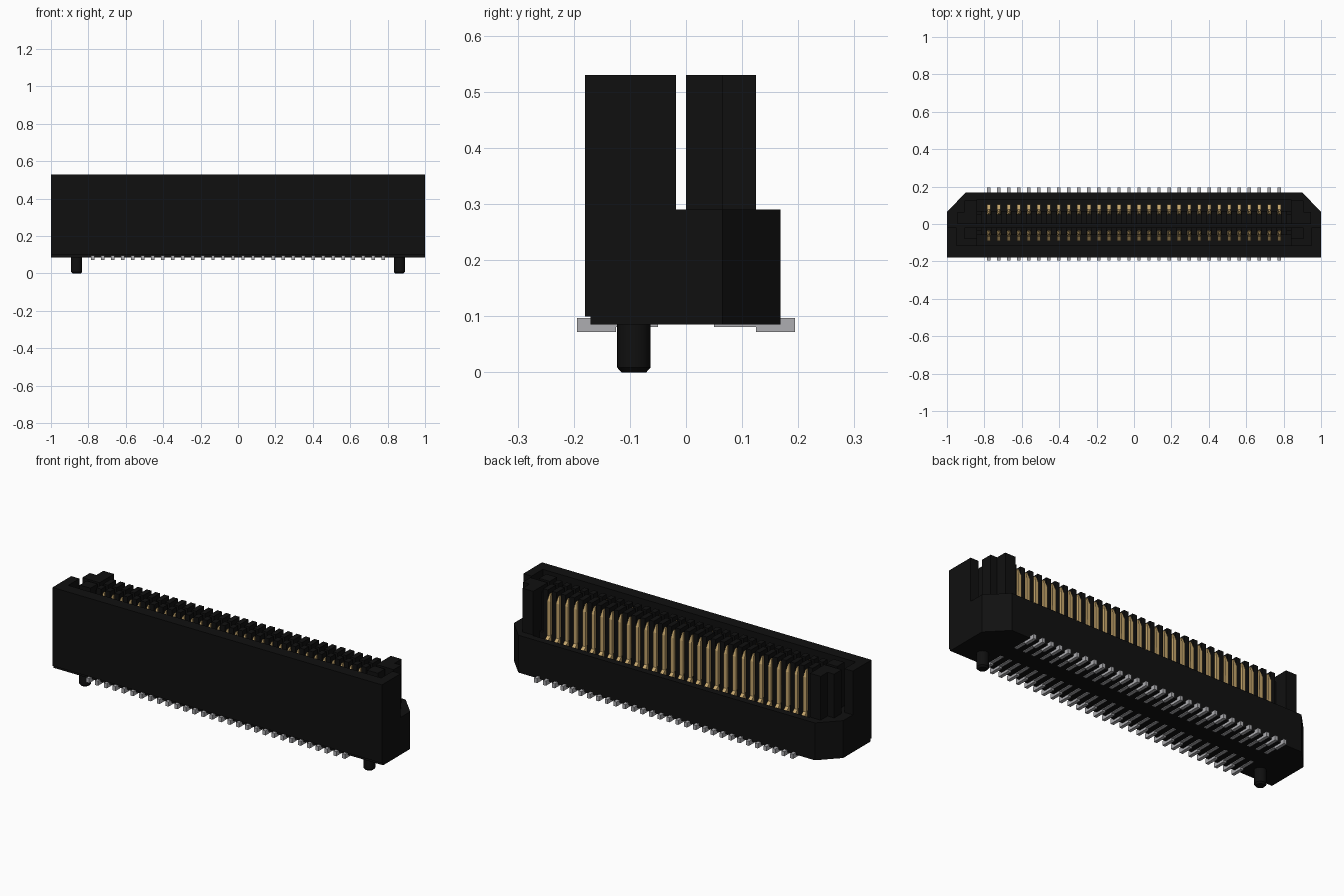
import bpy, bmesh, math

if "Cube" in bpy.data.objects:
    bpy.data.objects.remove(bpy.data.objects["Cube"])


def material(name, rgb):
    m = bpy.data.materials.new(name)
    m.diffuse_color = (*rgb, 1)
    m.use_nodes = True
    m.node_tree.nodes["Principled BSDF"].inputs["Base Color"].default_value = m.diffuse_color
    return m


BLACK = material("black plastic", (0.005, 0.005, 0.005))
GOLD = material("gold contact", (0.56, 0.38, 0.15))
GREY = material("tin grey", (0.42, 0.42, 0.44))

COUNT = 30
XS = [-0.777 + i * 1.554 / (COUNT - 1) for i in range(COUNT)]
PITCH = XS[1] - XS[0]


def finish(name, bm, mat):
    bmesh.ops.recalc_face_normals(bm, faces=bm.faces)
    me = bpy.data.meshes.new(name)
    bm.to_mesh(me)
    bm.free()
    me.materials.append(mat)
    ob = bpy.data.objects.new(name, me)
    bpy.context.collection.objects.link(ob)
    return ob


def box(bm, x0, x1, y0, y1, z0, z1):
    vs = bmesh.ops.create_cube(bm, size=1)["verts"]
    for v in vs:
        v.co.x = x1 if v.co.x > 0 else x0
        v.co.y = y1 if v.co.y > 0 else y0
        v.co.z = z1 if v.co.z > 0 else z0


def prism(bm, a, b):
    """Faces between two matching loops of points."""
    va, vb = [bm.verts.new(p) for p in a], [bm.verts.new(p) for p in b]
    bm.faces.new(va)
    bm.faces.new(vb[::-1])
    for i in range(len(va)):
        j = (i + 1) % len(va)
        bm.faces.new((va[i], va[j], vb[j], vb[i]))


def boolean(target, bm, op):
    tool = finish("cutter", bm, BLACK)
    tool.hide_render = True
    mod = target.modifiers.new("cut", "BOOLEAN")
    mod.operation, mod.object, mod.solver = op, tool, "EXACT"
    bpy.context.view_layer.objects.active = target
    bpy.ops.object.modifier_apply(modifier=mod.name)
    bpy.data.objects.remove(tool)


# Housing: base with clipped back corners, plus the tall front wall
bm = bmesh.new()
outline = [(-1, -0.17), (1, -0.17), (1, 0.065), (0.9, 0.168), (-0.9, 0.168), (-1, 0.065)]
prism(bm, [(x, y, 0.085) for x, y in outline], [(x, y, 0.29) for x, y in outline])
housing = finish("housing", bm, BLACK)
bm = bmesh.new()
box(bm, -1, 1, -0.18, -0.018, 0.1, 0.53)
boolean(housing, bm, "UNION")
# Hollow behind the front wall, then the two contact troughs
for cut in [(-0.95, 0.95, -0.115, 0.02, 0.29, 0.6),
            (-0.84, 0.84, -0.115, -0.058, 0.2, 0.4),
            (-0.84, 0.84, 0.07, 0.13, 0.2, 0.4)]:
    bm = bmesh.new()
    box(bm, *cut)
    boolean(housing, bm, "DIFFERENCE")

# Two tongues with ribs between the contacts
for name, y_in, y_core, y_rib in [("back_tongue", 0, 0.05, 0.07),
                                  ("front_tongue", -0.018, -0.036, -0.058)]:
    bm = bmesh.new()
    box(bm, -0.84, 0.84, *sorted((y_in, y_core)), 0.2, 0.5)
    for i in range(COUNT + 1):
        x = XS[0] + (i - 0.5) * PITCH
        box(bm, x - 0.014, x + 0.014, *sorted((y_in, y_rib)), 0.2, 0.53)
    finish(name, bm, BLACK)

# Guide posts at the tongue ends
for side, s in (("left", -1), ("right", 1)):
    bm = bmesh.new()
    box(bm, *sorted((s * 0.84, s * 0.945)), 0, 0.065, 0.28, 0.53)
    box(bm, *sorted((s * 0.84, s * 0.905)), 0.065, 0.125, 0.28, 0.53)
    box(bm, *sorted((s * 0.84, s * 0.905)), -0.08, -0.018, 0.28, 0.53)
    finish(side + "_guide_post", bm, BLACK)

# Gold contacts: blade with a flared foot and tapered tip
blade = [(0.045, 0.2), (0.1, 0.2), (0.104, 0.265), (0.08, 0.285),
         (0.08, 0.475), (0.068, 0.512), (0.055, 0.512), (0.045, 0.475)]
for name, flip in (("back_contacts", False), ("front_contacts", True)):
    bm = bmesh.new()
    for x in XS:
        loops = []
        for s in (-1, 1):
            loops.append([(x + s * (0.004 if z > 0.5 else 0.01),
                           0.014 - y if flip else y, z) for y, z in blade])
        prism(bm, *loops)
    finish(name, bm, GOLD)

# Solder leads: feet past the housing with flush tails underneath
for name, y_out, y_mid, y_in in (("front_leads", -0.194, -0.125, -0.05),
                                 ("back_leads", 0.194, 0.125, 0.05)):
    bm = bmesh.new()
    for x in XS:
        box(bm, x - 0.009, x + 0.009, *sorted((y_out, y_mid)), 0.072, 0.097)
        box(bm, x - 0.009, x + 0.009, *sorted((y_mid, y_in)), 0.081, 0.09)
    finish(name, bm, GREY)

# Locating pegs with a chamfered end
for side, s in (("left", -1), ("right", 1)):
    bm = bmesh.new()
    rings = []
    for r, z in ((0.022, 0), (0.03, 0.009), (0.03, 0.09)):
        rings.append([bm.verts.new((s * 0.863 + r * math.cos(a * math.tau / 24),
                                    -0.093 + r * math.sin(a * math.tau / 24), z))
                      for a in range(24)])
    for lo, hi in zip(rings, rings[1:]):
        for i in range(24):
            j = (i + 1) % 24
            bm.faces.new((lo[i], lo[j], hi[j], hi[i]))
    bm.faces.new(rings[0][::-1])
    bm.faces.new(rings[-1])
    peg = finish(side + "_locating_peg", bm, BLACK)
    bpy.ops.object.select_all(action="DESELECT")
    peg.select_set(True)
    bpy.context.view_layer.objects.active = peg
    bpy.ops.object.shade_smooth_by_angle(angle=math.radians(30))
